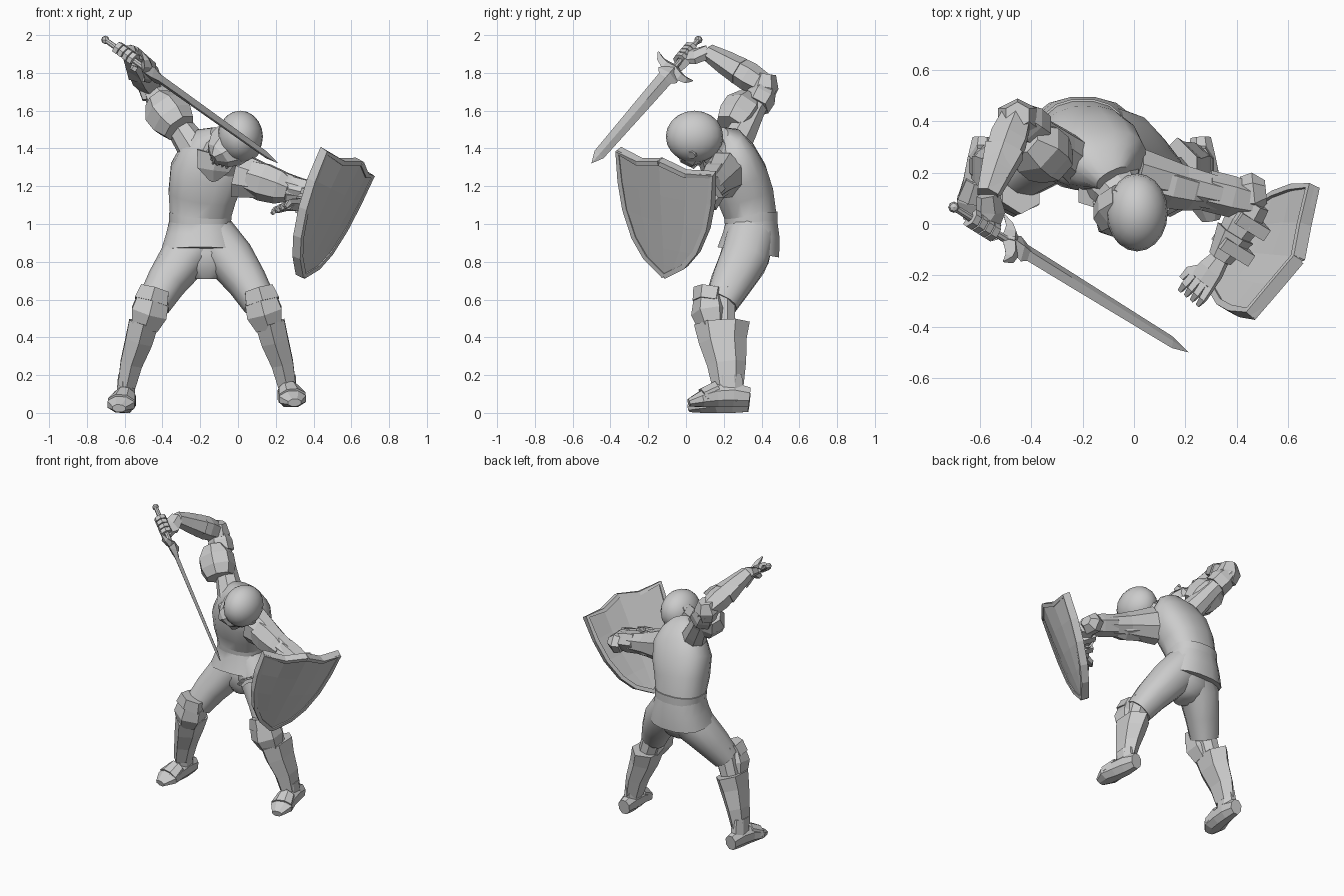
import bpy, bmesh, math
from mathutils import Vector as V

if "Cube" in bpy.data.objects:
    bpy.data.objects.remove(bpy.data.objects["Cube"])


def finish(name, bm, smooth=None):
    bmesh.ops.remove_doubles(bm, verts=bm.verts, dist=0.0005)
    bmesh.ops.recalc_face_normals(bm, faces=bm.faces)
    me = bpy.data.meshes.new(name)
    bm.to_mesh(me)
    bm.free()
    ob = bpy.data.objects.new(name, me)
    bpy.context.collection.objects.link(ob)
    if smooth:
        bpy.ops.object.select_all(action='DESELECT')
        bpy.context.view_layer.objects.active = ob
        ob.select_set(True)
        bpy.ops.object.shade_smooth_by_angle(angle=math.radians(smooth))
    return ob


def loft(name, rings, n=6, ref=(1, 0, 0), off=0.5, smooth=None, sq=1.0):
    """Skin elliptical rings (x, y, z, radius along ref, other radius) along a path; sq < 1 squares them."""
    bm = bmesh.new()
    pts = [V(r[:3]) for r in rings]
    k = 1 / math.cos(math.pi / n) if off and sq == 1 else 1
    pw = lambda c: math.copysign(abs(c) ** sq, c)
    loops = []
    for i, (p, r) in enumerate(zip(pts, rings)):
        t = (pts[min(i + 1, len(pts) - 1)] - pts[max(i - 1, 0)]).normalized()
        s = (V(ref) - t * t.dot(V(ref))).normalized()
        f = t.cross(s)
        loops.append([bm.verts.new(p + s * r[3] * k * pw(math.cos(a)) + f * r[4] * k * pw(math.sin(a)))
                      for a in [2 * math.pi * (j + off) / n for j in range(n)]])
    for a, b in zip(loops, loops[1:]):
        for j in range(n):
            bm.faces.new((a[j], a[(j + 1) % n], b[(j + 1) % n], b[j]))
    bm.faces.new(loops[0][::-1])
    bm.faces.new(loops[-1])
    return finish(name, bm, smooth)


def along(a, b, spec):
    """Rings on the line a-b: spec is (fraction, radius, radius)."""
    a, b = V(a), V(b)
    return [(*a.lerp(b, t), r, q) for t, r, q in spec]


def ball(name, c, scale, smooth=40, seg=20):
    bm = bmesh.new()
    bmesh.ops.create_uvsphere(bm, u_segments=seg, v_segments=seg // 2, radius=1)
    bmesh.ops.scale(bm, vec=scale, verts=bm.verts)
    bmesh.ops.translate(bm, vec=c, verts=bm.verts)
    return finish(name, bm, smooth)


# Legs, nearly mirrored about the middle of the stance
CX = -0.165
for s, side, lift in ((-1, "right", 0), (1, "left", 0.03)):
    def leg(part, rings, n=6, z=0, **kw):
        return loft(f"{part}_{side}", [(CX + s * x, y, zz + z, a, b) for x, y, zz, a, b in rings], n, **kw)
    leg("shorts_leg", [(.03, .34, .93, .13, .13), (.13, .305, .81, .125, .13),
                       (.215, .24, .69, .105, .112), (.28, .185, .58, .09, .09)], 12, smooth=35, sq=.85)
    leg("knee_leg", [(.27, .19, .65, .07, .07), (.34, .19, .42, .06, .07)], 8)
    leg("knee_cop_upper", [(.275, .125, .655, .075, .075), (.295, .115, .585, .09, .07)], 6)
    leg("knee_cop", [(.285, .125, .60, .085, .075), (.305, .13, .53, .095, .09), (.33, .145, .455, .07, .07)], 6)
    leg("greave", [(.335, .19, .475, .078, .128), (.36, .195, .38, .072, .11),
                   (.40, .215, .26, .058, .09), (.425, .222, .14, .047, .072)], 6)
    leg("boot", [(.425, .225, .20, .045, .07), (.43, .235, .06, .05, .08)], 8)
    leg("sabaton", [(.425, .335, .055, .04, .05), (.43, .25, .065, .055, .065), (.44, .16, .06, .062, .06),
                    (.455, .08, .042, .072, .042), (.465, .015, .024, .035, .02)], 8, z=lift)
    leg("toe_plate", [(.435, .17, .09, .055, .05), (.452, .09, .055, .072, .045)], 8, z=lift)

# Torso: shorts seat, surcoat, belt, collar
loft("shorts_seat", [(-.185, .35, .96, .15, .12), (-.175, .32, .82, .19, .12), (-.17, .30, .75, .12, .095),
                     (-.17, .30, .71, .06, .06)], 12, smooth=40)
loft("surcoat", [(-.20, .330, .85, .212, .168), (-.20, .345, .94, .185, .153), (-.20, .345, 1.03, .162, .138),
                 (-.19, .315, 1.15, .182, .152), (-.165, .28, 1.26, .2, .152), (-.125, .245, 1.37, .18, .125),
                 (-.11, .215, 1.44, .125, .09), (-.085, .18, 1.465, .07, .05)], 16, smooth=35, sq=.82)
loft("belt", [(-.20, .345, 1.005, .166, .142), (-.20, .343, 1.06, .169, .145)], 16, smooth=30, sq=.82)
loft("neck", [(-.10, .20, 1.33, .13, .10), (-.07, .14, 1.39, .095, .085), (-.02, .08, 1.44, .08, .08)], 10)
loft("collar_bib", [(-.13, .14, 1.23, .02, .02), (-.13, .125, 1.29, .085, .04), (-.11, .12, 1.37, .11, .06)], 6)

# Helmet: dome, visor with breath ribs, hinge discs
H = V((.012, .045, 1.463))
f = V((-.70, -.52, -.50)).normalized()
a = V((.27, -.70, .65))
a = (a - f * a.dot(f)).normalized()
sd = f.cross(a)
ball("helmet_dome", H, (.12, .152, .137))
vis = [(0.0, -.035, .12, .085), (.085, -.05, .11, .08), (.145, -.06, .075, .068), (.175, -.07, .022, .05)]
loft("visor", [(*(H + f * u + a * w + sd * .01), p, q) for u, w, p, q in vis], 8, sd)
for i in range(-3, 4):
    top = H + f * (.163 - .012 * abs(i)) - a * .03 + sd * (.01 + .022 * i)
    loft("visor_rib", along(top, top - a * .08, [(0, .005, .012), (1, .005, .012)]), 4, sd)
for k in (-1, 1):
    c = H + sd * .105 * k - a * .03
    loft("visor_hinge", along(c, c + sd * .022 * k, [(0, .03, .03), (1, .022, .022)]), 8, f)

# Sword, laid on the line from pommel to tip
P, T = V((-.71, .07, 1.98)), V((.212, -.5, 1.322))
d = (T - P).normalized()
w = V((0, .77, -.64))
w = (w - d * w.dot(d)).normalized()
ball("pommel", P + d * .01, (.022, .022, .022), seg=8, smooth=None)
loft("grip", along(P, P + d * .33, [(0, .013, .013), (1, .015, .015)]), 8, w)
loft("blade", along(P, T, [(.25, .043, .014), (.5, .039, .012), (.93, .031, .008), (1, .001, .001)]), 4, w, off=0)
G = P + d * .31
for k in (-1, 1):
    loft("guard_wing", [(*(G - w * k * .01), .045, .03), (*(G + w * k * .05 + d * .01), .036, .024),
                        (*(G + w * k * .085), .024, .018), (*(G + w * k * .118 - d * .03), .005, .005)], 4, d, off=0)
loft("guard_collar", along(G, G + d * .15, [(0, .035, .026), (.4, .065, .022), (1, .004, .006)]), 4, w, off=0)

# Raised sword arm
S, E, W = V((-.22, .24, 1.38)), V((-.455, .425, 1.725)), V((-.57, .115, 1.91))
loft("upper_arm_right", along(S, E, [(0, .085, .085), (.3, .07, .075), (.6, .06, .06), (1, .055, .055)]), 8)
loft("pauldron_right", along((-.31, .235, 1.51), (-.43, .335, 1.66),
     [(0, .085, .08), (.3, .11, .10), (.65, .11, .10), (1, .065, .065)]), 7)
loft("arm_plate_right", along(S.lerp(E, .7), E, [(0, .07, .065), (.5, .07, .07), (1, .05, .05)]), 6)
loft("elbow_cop_right", along(E - V((0, .02, .07)), E + V((0, 0, .07)), [(0, .05, .045), (.5, .075, .065), (1, .045, .045)]), 6)
loft("forearm_right", along(E, W, [(0, .055, .055), (.3, .07, .068), (.7, .058, .056), (1, .04, .04)]), 6)
loft("gauntlet_cuff_right", along(E.lerp(W, .45), W, [(0, .075, .065), (.5, .058, .052), (1, .042, .04)]), 6)

# Right hand wrapped round the grip
Gc = P + d * .17
p = W - Gc
p = (p - d * p.dot(d)).normalized()
q = d.cross(p)
loft("palm_right", [(*W, .04, .035), (*(Gc + p * .06), .055, .028), (*(Gc + p * .02), .06, .022)], 6, d)
for i in range(4):
    c = P + d * (.11 + .034 * i)
    loft("finger_right", [(*(c + (p * math.cos(t) + q * math.sin(t)) * .03), .014, .011)
                          for t in (0.2, 1.1, 2.0, 2.9, 3.8)], 4, d)
loft("thumb_right", [(*(Gc + p * .04 + d * .04), .02, .018), (*(Gc - q * .035 + d * .07), .017, .015),
                     (*(Gc - q * .03 - p * .025 + d * .09), .012, .012)], 4, d)

# Shield arm
S, E, W = V((.0, .20, 1.26)), V((.47, .085, 1.14)), V((.335, -.135, 1.105))
up = (0, 0, 1)
loft("upper_arm_left", along(S, E, [(0, .12, .10), (.4, .08, .075), (1, .05, .055)]), 8, up)
loft("pauldron_left", along((.06, .17, 1.25), (.27, .12, 1.18), [(0, .085, .08), (.35, .095, .085), (.75, .085, .075), (1, .06, .06)]), 7, up)
loft("arm_plate_left", along(S.lerp(E, .6), E, [(0, .065, .07), (.5, .065, .07), (1, .05, .06)]), 6, up)
loft("elbow_cop_left", along(E + V((-.05, .03, .0)), E + V((.045, .04, 0)), [(0, .055, .06), (.5, .065, .07), (1, .03, .04)]), 6, up)
loft("forearm_left", along(E, W, [(0, .055, .055), (.35, .064, .064), (1, .04, .04)]), 6, up)
loft("gauntlet_cuff_left", along(E.lerp(W, .55), W, [(0, .066, .07), (.5, .055, .055), (1, .042, .042)]), 6, up)

# Left hand, open
Kn = V((.265, -.225, 1.10))
fd = (Kn - W).normalized()
ac = V((.75, -.5, .35))
ac = (ac - fd * ac.dot(fd)).normalized()
loft("palm_left", along(W, Kn, [(0, .035, .03), (.5, .05, .03), (1, .055, .02)]), 6, ac)
for i in range(4):
    b = Kn + ac * (-.042 + .028 * i)
    e = b + fd * .05 + ac * (i - 1.5) * .004
    loft("finger_left", [(*b, .014, .014), (*e, .012, .012),
                         (*(e + fd * .03 - V((0, 0, .025))), .008, .008)], 4, ac)
loft("thumb_left", [(*W.lerp(Kn, .4), .02, .018), (*(Kn - ac * .07), .015, .014), (*(Kn - ac * .075 + fd * .04), .009, .009)], 4, ac)

# Shield: bent heater plate with a raised rim
M = V((.592, -.112, 1.325))
u = V((.25, .51, -.13)).normalized()
v = V((.27, -.01, .6)).normalized()
n = u.cross(v).normalized()
cols = (-1, -.5, 0, .5, 1)
lip = (.0, -.01, .035, -.01, .0)
rows = [(0, 1), (.17, .97), (.33, .87), (.48, .66), (.58, .4), (.66, 0)]


def spot(k, j):
    h, wd = rows[k]
    c = cols[j] * wd
    return M + u * .29 * c + v * ((lip[j] if k == 0 else 0) - h) + n * .065 * (1 - abs(c) ** 1.6) * (1 - .9 * h)


bm = bmesh.new()
grid = [[bm.verts.new(spot(k, j)) for j in range(5)] for k in range(6)]
for r0, r1 in zip(grid, grid[1:]):
    for j in range(4):
        bm.faces.new((r0[j], r1[j], r1[j + 1], r0[j + 1]))
shield = finish("shield", bm)
md = shield.modifiers.new("thickness", 'SOLIDIFY')
md.thickness = .035
md.offset = -1 if shield.data.polygons[0].normal.dot(n) > 0 else 1
edge = ([spot(0, j) for j in range(2, -1, -1)] + [spot(k, 0) for k in range(1, 5)] + [spot(5, 2)])
other = ([spot(0, j) for j in range(2, 5)] + [spot(k, 4) for k in range(1, 5)] + [spot(5, 2)])
mid = M - v * .25
for path in (edge, other):
    loft("shield_rim", [(*(pt + (mid - pt).normalized() * .012 - n * .016), .026, .013) for pt in path], 4, n)

# Straps joining the forearm to the shield
for t in (.3, .75):
    c = E.lerp(W, t)
    loft("shield_strap", along(c - n * .045, c + n * .09, [(0, .025, .07), (1, .025, .075)]), 4, (W - E).normalized())
